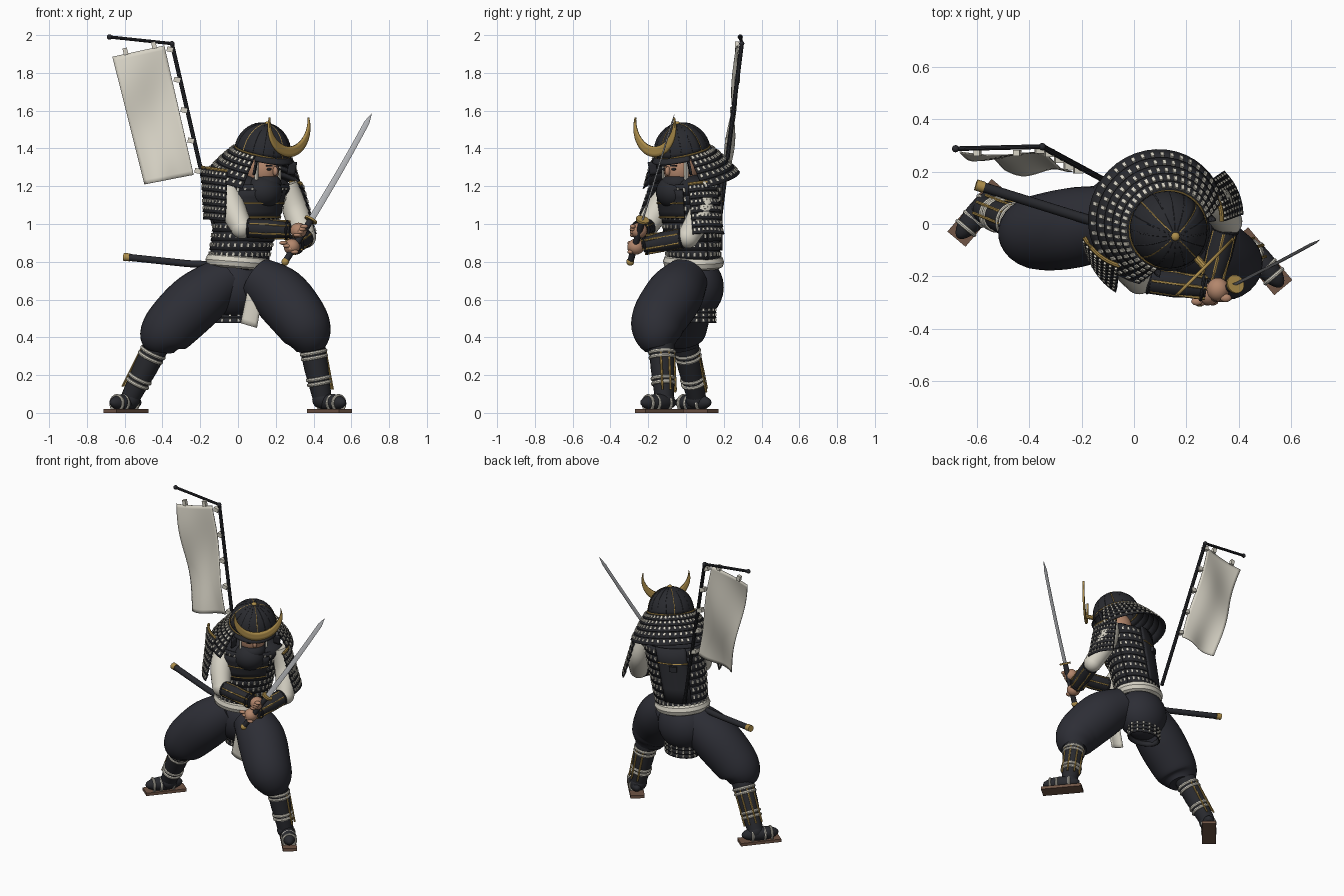
import bpy, bmesh
from math import sin, cos, pi, radians
from mathutils import Vector as V, Matrix as M

if "Cube" in bpy.data.objects:
    bpy.data.objects.remove(bpy.data.objects["Cube"])

def material(name, *c):
    m = bpy.data.materials.new(name); m.diffuse_color = (*c, 1); return m
BLACK = material("lacquer", .022, .023, .028)
CLOTH = material("dark_cloth", .026, .027, .036)
BONE = material("bone_cloth", .68, .65, .56)
GOLD = material("gold", .42, .27, .07)
SKIN = material("skin", .45, .24, .15)
STEEL = material("steel", .45, .46, .48)
WOOD = material("wood", .16, .09, .06)

def finish(name, bm, mat, solid=0, angle=35):
    bmesh.ops.recalc_face_normals(bm, faces=bm.faces)
    me = bpy.data.meshes.new(name); bm.to_mesh(me); bm.free()
    me.shade_smooth(); me.set_sharp_from_angle(angle=radians(angle))
    me.materials.append(mat)
    ob = bpy.data.objects.new(name, me); bpy.context.collection.objects.link(ob)
    if solid:
        s = ob.modifiers.new("thickness", 'SOLIDIFY'); s.thickness = solid; s.offset = 0
    return ob

def tube(name, pts, radii, mat, seg=20, flat=1, ref=(0, 1, 0)):
    """Loft of round or flattened rings along a path, capped."""
    bm = bmesh.new(); pts = [V(p) for p in pts]; prev = None
    if isinstance(radii, (int, float)): radii = [radii] * len(pts)
    for i, p in enumerate(pts):
        t = (pts[min(i + 1, len(pts) - 1)] - pts[max(i - 1, 0)]).normalized()
        r = V(ref)
        if abs(t.dot(r)) > .8: r = V((0, 0, 1))
        x = (r - t * r.dot(t)).normalized(); y = t.cross(x)
        ring = [bm.verts.new(p + radii[i] * (x * cos(2*pi*k/seg) + y * flat * sin(2*pi*k/seg))) for k in range(seg)]
        if prev:
            for k in range(seg):
                bm.faces.new((prev[k], prev[(k+1) % seg], ring[(k+1) % seg], ring[k]))
        else: bm.faces.new(ring)
        prev = ring
    bm.faces.new(prev)
    return finish(name, bm, mat)

def smooth_path(pts, radii, n=5):
    """Catmull-Rom resample of points and radii."""
    q = [V((*p, r)) for p, r in zip(pts, radii)]; q = [q[0]] + q + [q[-1]]; out = []
    for i in range(1, len(q) - 2):
        a, b, c, d = q[i-1:i+3]
        for k in range(n):
            t = k / n
            out.append(.5 * (2*b + (c-a)*t + (2*a-5*b+4*c-d)*t*t + (3*b-a-3*c+d)*t**3))
    out.append(q[-2])
    return [o[:3] for o in out], [o[3] for o in out]

def ball(name, c, s, mat, rot=M(), seg=28):
    bm = bmesh.new(); bmesh.ops.create_uvsphere(bm, u_segments=seg, v_segments=seg // 2, radius=1)
    bm.transform(M.Translation(c) @ rot @ M.Diagonal((*s, 1)))
    return finish(name, bm, mat, angle=60)

def box(name, c, s, mat, rot=M()):
    bm = bmesh.new(); bmesh.ops.create_cube(bm, size=1)
    bm.transform(M.Translation(c) @ rot @ M.Diagonal((*s, 1)))
    return finish(name, bm, mat)

def ring(name, c, axis, r, w, mat, sx=1, sy=1, turn=0, tall=1):
    """Torus around an axis."""
    bm = bmesh.new(); n, m = 32, 8
    rot = V((0, 0, 1)).rotation_difference(V(axis)).to_matrix().to_4x4() @ M.Rotation(turn, 4, 'Z')
    g = [[bm.verts.new(M.Translation(c) @ rot @ V(((r*sx + w*cos(b)) * cos(a), (r*sy + w*cos(b)) * sin(a), w*tall*sin(b))))
          for b in [2*pi*j/m for j in range(m)]] for a in [2*pi*i/n for i in range(n)]]
    for i in range(n):
        for j in range(m):
            bm.faces.new((g[i][j], g[(i+1) % n][j], g[(i+1) % n][(j+1) % m], g[i][(j+1) % m]))
    return finish(name, bm, mat)

def surf(name, f, nu, nv, mat, thick=.006, rows=None):
    """Sheet from f(u,v); rows splits it into stepped strips."""
    bm = bmesh.new()
    spans = [(i / rows, (i + 1.15) / rows) for i in range(rows)] if rows else [(0, 1)]
    for a, b in spans:
        g = [[bm.verts.new(f(i/nu, a + (b-a)*j/nv) + (normal(f, i/nu, a) * .008 * j/nv if rows else V((0, 0, 0))))
              for i in range(nu + 1)] for j in range(nv + 1)]
        for j in range(nv):
            for i in range(nu):
                bm.faces.new((g[j][i], g[j][i+1], g[j+1][i+1], g[j+1][i]))
    return finish(name, bm, mat, thick)

def normal(f, u, v, e=.01):
    return (f(u, v+e) - f(u, v-e)).cross(f(u+e, v) - f(u-e, v)).normalized()

def lames(name, f, rows, cols, w=.011, h=.02):
    """Laced armour: stepped black strips with pale lacing blocks."""
    surf(name, f, max(10, cols), 1, BLACK, .007, rows)
    bm = bmesh.new()
    for i in range(rows):
        for k in range(cols):
            u, v = (k + .5) / cols, (i + .55) / rows
            n = normal(f, u, v); d = (f(u, v+.01) - f(u, v-.01)).normalized(); s = d.cross(n)
            mat = M((s, d, n)).transposed().to_4x4(); mat.translation = f(u, v) + n * .009
            bmesh.ops.create_cube(bm, size=1, matrix=mat @ M.Diagonal((w, h, .009, 1)))
    finish(name + "_lacing", bm, BONE)

def quad(a, b, c, d, bulge=0):
    a, b, c, d = map(V, (a, b, c, d)); n = (c - a).cross(b - a).normalized()
    return lambda u, v: a.lerp(b, u).lerp(c.lerp(d, u), v) + n * bulge * (1 - (2*u - 1)**2)

def splints(name, p0, p1, r, out, angles=(-60, -20, 20, 60)):
    """Thin gold bars running along a limb, fanned about the outward side."""
    p0, p1 = V(p0), V(p1); t = (p1 - p0).normalized(); x = V(out); x = (x - t * x.dot(t)).normalized(); y = t.cross(x)
    for i, a in enumerate(angles):
        o = (x * cos(radians(a)) + y * sin(radians(a))) * r
        tube(f"{name}_{i}", [p0 + o, p1 + o], .006, GOLD, 6)

# legs: baggy trousers, shin guards, socks, sandals
LEGS = {
    "right": ([(-.05, .03, .72), (-.21, -.01, .60), (-.34, -.03, .475), (-.40, -.03, .395), (-.415, -.02, .335)],
              (-.41, -.01, .40), (-.57, .055, .08), (-.5925, .0425), -1),
    "left": ([(.10, 0, .71), (.22, -.06, .625), (.325, -.14, .50), (.37, -.15, .41), (.385, -.14, .34)],
             (.385, -.13, .40), (.445, -.115, .08), (.485, -.142), 1)}
for side, (path, knee, ankle, foot, s) in LEGS.items():
    tube(side + "_trouser", *smooth_path(path, [.12, .152, .147, .127, .08]), CLOTH, 28)
    k, a = V(knee), V(ankle); ax = a - k
    tube(side + "_shin_guard", [k, k.lerp(a, .5), a], [.07, .065, .05], BLACK)
    for i, q in enumerate((.25, .33, .68, .76)):
        ring(f"{side}_shin_tie_{i}", k.lerp(a, q), ax, .068 - .014 * q, .010, BONE)
    splints(side + "_shin_splint", k.lerp(a, .25), k.lerp(a, .9), .065, (.6*s, .8, 0))
    R = M.Rotation(s * radians(40), 4, 'Z'); c = V((*foot, 0))
    box(side + "_sandal", c + V((0, 0, .01)), (.09, .262, .02), WOOD, R)
    ball(side + "_sock", c + V((0, 0, .055)) + R @ V((0, -.005, 0)), (.046, .12, .045), BLACK, R)
    ball(side + "_ankle", a + V((0, 0, -.01)), (.052, .055, .05), BLACK)
    for i, y in enumerate((-.075, -.03, .05)):
        ring(f"{side}_sandal_strap_{i}", c + V((0, 0, .05)) + R @ V((0, y, 0)), R @ V((0, 1, 0)), .042, .008, BONE)

# hips, belt, hanging skirt, loin cloth
ball("hips", (-.02, .055, .665), (.17, .145, .165), CLOTH)
ring("belt", (0, .04, .80), (.08, 0, 1), .15, .027, BONE, 1, .87, radians(28), 1.3)
lames("hip_skirt", lambda u, v: V((-.02 + .105*cos(2*pi*u), .075 + .075*sin(2*pi*u), .56 - .08*v)), 3, 16, .011, .014)
surf("loin_cloth", quad((.05, -.09, .64), (.13, -.11, .62), (.015, -.09, .475), (.10, -.10, .45), .01), 6, 6, BONE)

# torso armour
def body(a0, a1, z0, z1, grow=0):
    def f(u, v):
        z = z0 + (z1 - z0) * v; t = (z - .82) / .4; a = radians(a0 + (a1 - a0) * u)
        x, y = (.157 + .03*t + grow) * cos(a), (.127 + .022*t + grow) * sin(a)
        c, s = cos(radians(28)), sin(radians(28))
        return V((.005 + .08*t + c*x - s*y, .04 - .025*t + s*x + c*y, z))
    return f
lames("torso_armour", body(0, 360, 1.21, .82), 8, 30)
surf("chest_plate", body(225, 315, 1.18, 1.03, .015), 16, 4, BLACK, .012)
surf("back_panel", body(62, 118, 1.22, .86, .015), 10, 4, BLACK, .012)
for nm, a0, a1, z in (("chest_trim_low", 225, 315, 1.035), ("chest_trim_high", 225, 315, 1.11), ("back_trim", 62, 118, 1.12)):
    g = body(a0, a1, z, z, .023); tube(nm, [g(i/16, 0) for i in range(17)], .004, GOLD, 6)
box("banner_bracket", body(90, 91, 1.09, 1, .02)(0, 0), (.05, .03, .035), BLACK, M.Rotation(radians(28), 4, 'Z'))
ball("shoulders", (.09, .01, 1.19), (.21, .125, .075), BLACK, M.Rotation(radians(28), 4, 'Z'))
ball("throat_guard", (.13, -.06, 1.17), (.105, .10, .09), BLACK)

# arms, hands, shoulder plates
ARMS = {"right": ((-.06, -.05, 1.22), (-.03, -.14, 1.09), (.02, -.21, .98), (.32, -.25, .965)),
        "left": ((.26, .08, 1.21), (.305, .085, 1.07), (.355, .01, .93), (.285, -.265, .88))}
for side, (sh, mid, el, ha) in ARMS.items():
    tube(side + "_sleeve", *smooth_path([sh, mid, el], [.055, .068, .058]), BONE)
    ball(side + "_elbow", el, (.058, .058, .058), BONE)
    e, h = V(el), V(ha); w = e.lerp(h, .85)
    tube(side + "_forearm_guard", [e.lerp(h, .1), e.lerp(h, .45), w], [.05, .052, .04], BLACK)
    splints(side + "_forearm_splint", e.lerp(h, .15), w, .047, (0, 0, 1), range(0, 360, 60))
    for i, q in enumerate((.12, .8)):
        ring(f"{side}_forearm_band_{i}", e.lerp(h, q), h - e, .047, .007, BLACK)
    ball(side + "_hand", h, (.043, .045, .042), SKIN)
    for i in range(4):
        o = V((.015 - .02*i, -.03, -.028 + .016*i)) if side == "left" else V((.03 - .012*i, -.032, .022 - .015*i))
        ball(f"{side}_finger_{i}", h + o, (.022, .016, .011), SKIN, seg=12)
PLATES = {"right": ((-.19, -.05, 1.30), (-.055, -.16, 1.28), (-.175, -.10, 1.03), (-.065, -.25, 1.02)),
          "left": ((.335, .01, 1.21), (.275, .155, 1.22), (.405, .035, .95), (.335, .195, .95))}
for side, p in PLATES.items():
    f = quad(*p, .018); lames(side + "_shoulder_plate", f, 7, 8, .010, .016)
    tube(side + "_shoulder_plate_rim", [f(i/8, 0) for i in range(9)], .009, GOLD, 8)

# head and mask
face = M.Translation((.125, -.025, 1.27)) @ M.Rotation(radians(45), 4, 'Z'); fr = face.to_3x3().to_4x4()
ball("head", face @ V((0, 0, .02)), (.085, .1, .11), SKIN, fr)
ball("face_mask", face @ V((0, -.015, -.055)), (.088, .1, .06), BLACK, fr)
ball("nose", face @ V((0, -.1, .01)), (.013, .02, .025), SKIN, fr, 12)
box("headband", face @ V((0, -.075, .06)), (.12, .05, .016), BONE, fr)
for s in (-1, 1):
    ball("eye", face @ V((.035*s, -.091, .02)), (.016, .009, .007), BLACK, fr, 12)
    box("eyebrow", face @ V((.036*s, -.093, .038)), (.04, .012, .008), BLACK, fr)
    box("cheek_cord", face @ V((.083*s, -.045, .01)), (.012, .02, .10), BONE, fr)

# helmet: ribbed dome, brim, neck guard, crescent
H = M.Translation((.13, -.02, 1.385)) @ M.Rotation(radians(45), 4, 'Z') @ M.Rotation(radians(15), 4, 'X')
def dome(u, v, k=1):
    a, e = 2*pi*u, pi/2*v
    return H @ V((.143*k*cos(a)*cos(e), .15*k*sin(a)*cos(e), .15*k*sin(e)))
surf("helmet_dome", dome, 40, 12, BLACK)
for i in range(16):
    tube(f"helmet_rib_{i}", [dome(i/16, j/10, 1.0) for j in range(10)], .0042, GOLD if i % 4 == 0 else BLACK, 6)
ring("helmet_rim", H.translation, H.to_3x3() @ V((0, 0, 1)), .148, .005, GOLD)
ball("helmet_finial", H @ V((0, 0, .152)), (.017, .017, .012), GOLD, seg=16)
def brim(u, v):
    a = radians(-150 + 120*u)
    return H @ V(((.142 + .015*v)*cos(a), (.146 + .025*v)*sin(a), -.03*v))
surf("helmet_brim", brim, 20, 3, BLACK, .008)
def neck(u, v):
    a = radians(-32 + 244*u); r = .148 + .104*v
    return H @ V((r*cos(a), r*sin(a) + .02*v, -.005 - .125*v - .04*v*v))
lames("neck_guard", neck, 5, 28, .013, .02)
for s in (-1, 1):
    f = lambda u, v: H @ V((s*(.12 + .035*u), -.09 - .025*u, -.03 - .07*v))
    surf("helmet_side_flap", f, 4, 4, BLACK, .01)
def crescent(u, v):
    a = radians(110.7) * (2*u - 1); b = radians(94) * (2*u - 1)
    p = V((.155*sin(a), 0, .155 - .155*cos(a))).lerp(V((.1452*sin(b), 0, .20 - .145*cos(b))), v)
    return V((.27, -.165, 1.355)) + fr @ p
surf("helmet_crescent", crescent, 36, 3, GOLD, .012)
tube("crescent_mount", [H @ V((0, -.14, .02)), (.268, -.163, 1.385)], .014, GOLD, 10)

# sword and scabbard
G, P, T = V((.385, -.23, 1.02)), V((.25, -.295, .80)), V((.708, -.06, 1.585))
tube("sword_grip", [P, P.lerp(G, .5), G], .017, BLACK, 12)
ball("sword_pommel", P, (.021, .021, .021), GOLD, seg=14)
tube("sword_guard", [G - (T-G)*.006, G + (T-G)*.01], .036, GOLD, 24)
bend = V((.5, 0, -.28)).normalized() * .005
tube("sword_blade", [G.lerp(T, i/12) + bend * sin(pi*i/12) for i in range(13)],
     [.017 - .003*i/12 for i in range(12)] + [.001], STEEL, 4, .3, (.85, 0, -.5))
A, B = V((-.595, .147, .825)), V((.07, -.06, .775))
tube("scabbard", [A, A.lerp(B, .5) + V((0, 0, -.01)), B], .019, BLACK, 14)
tube("scabbard_tip", [A - (B-A)*.012, A + (B-A)*.035], .0215, GOLD, 14)

# back banner
top, end, low = V((-.35, .295, 1.955)), V((-.68, .287, 1.99)), V((-.10, .16, .87))
tube("banner_pole", [low, top], .0115, BLACK, 10)
tube("banner_crossbar", [top + (top-end)*.03, end], .009, BLACK, 10)
for p in (end, top): ball("banner_pole_knob", p, (.014, .014, .014), BLACK, seg=12)
flat = quad((-.665, .275, 1.885), (-.39, .28, 1.945), (-.495, .22, 1.21), (-.235, .20, 1.26))
cloth = lambda u, v: flat(u, v) + V((0, -.02 * sin(pi*v*2.2 + u*2.5) * (1 - .4*u) - .014 * sin(2*pi*u) * v, 0))
surf("banner_cloth", cloth, 16, 30, BONE, .004)
for i in range(5):
    v = .03 + .235*i; p = cloth(1, v); q = low.lerp(top, (p.z - low.z) / (top.z - low.z))
    box(f"banner_side_tab_{i}", p.lerp(q, .6), (.034, .03, .026), BONE, M.Rotation(radians(13), 4, 'Y'))
for i, u in enumerate((.25, .8)):
    box(f"banner_top_tab_{i}", cloth(u, 0) + V((0, .004, .014)), (.024, .022, .036), BONE, M.Rotation(radians(-13), 4, 'Y'))

for m in bpy.data.materials:
    if m.users and not m.is_grease_pencil:
        m.use_nodes = True
        m.node_tree.nodes["Principled BSDF"].inputs["Base Color"].default_value = m.diffuse_color
